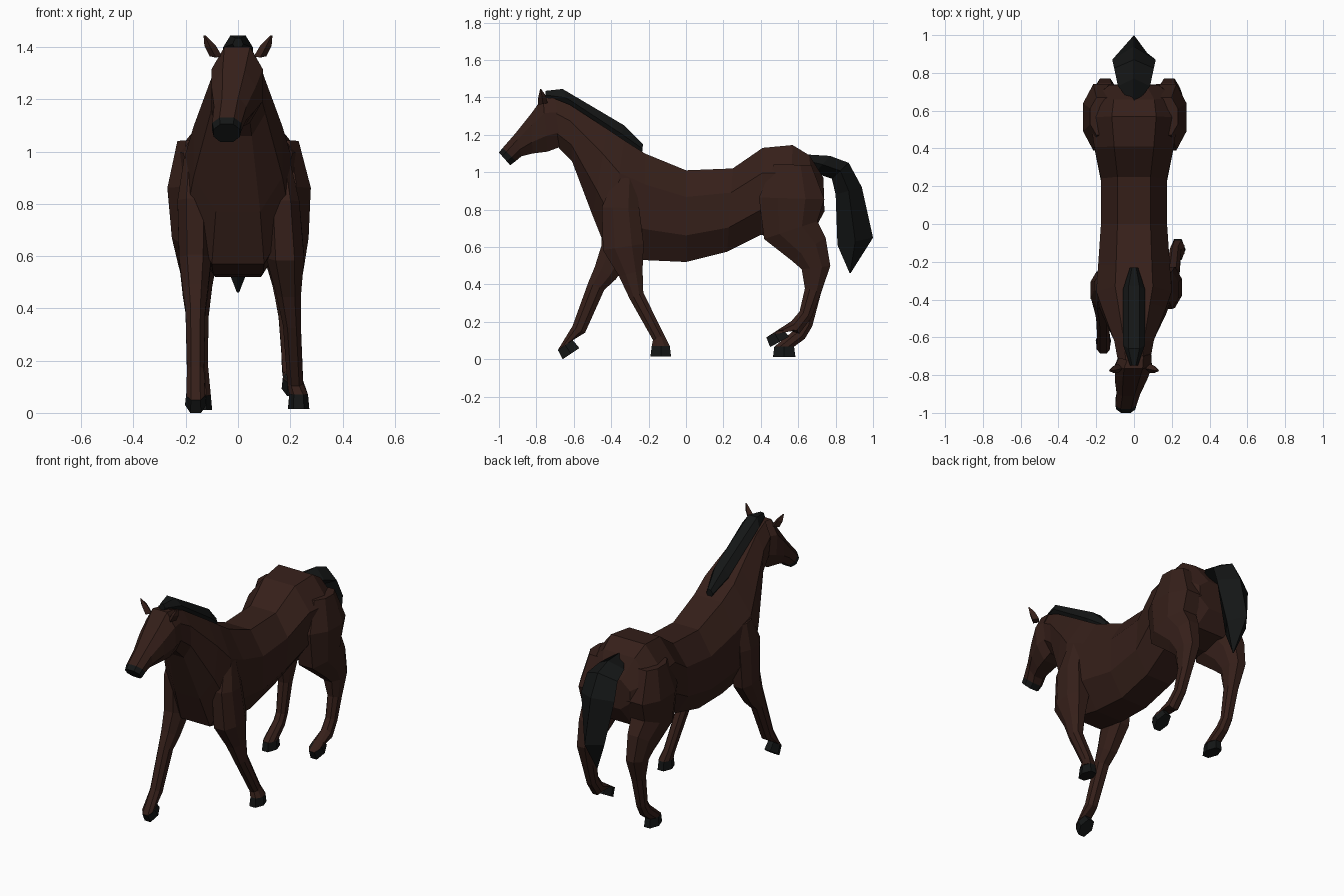
import bpy, bmesh
from mathutils import Vector


def material(name, rgb):
    m = bpy.data.materials.new(name)
    m.diffuse_color = (*rgb, 1)
    return m


COAT = material("bay_coat", (0.036, 0.014, 0.010))
DARK = material("black_hair", (0.007, 0.008, 0.008))


def outline(u, v):
    """Symmetric cross-section with cut corners; zero merges a corner pair."""
    quarter = [(u, 1), (1, v)]
    right = quarter + [(x, -y) for x, y in reversed(quarter)]
    return list(dict.fromkeys(right + [(-x, y) for x, y in reversed(right)]))


OCTAGON, HEXAGON, DIAMOND = outline(0.5, 0.42), outline(0.5, 0), outline(0, 0)


def loft(name, sections, mat, shape=OCTAGON, x0=0.0, x1=None):
    """Skin cross-sections (y1, z1, y2, z2, half_width); centre x runs x0 to x1."""
    x1 = x0 if x1 is None else x1
    bm = bmesh.new()
    rings = []
    for k, (y1, z1, y2, z2, hw) in enumerate(sections):
        cx = x0 + (x1 - x0) * k / (len(sections) - 1)
        mid, arm = Vector((y1 + y2, z1 + z2)) / 2, Vector((y1 - y2, z1 - z2)) / 2
        rings.append([bm.verts.new((cx + u * hw, *(mid + v * arm))) for u, v in shape])
    n = len(shape)
    for a, b in zip(rings, rings[1:]):
        for i in range(n):
            j = (i + 1) % n
            bm.faces.new((a[i], a[j], b[j], b[i]))
    bm.faces.new(rings[0])
    bm.faces.new(rings[-1][::-1])
    bmesh.ops.recalc_face_normals(bm, faces=bm.faces[:])
    mesh = bpy.data.meshes.new(name)
    bm.to_mesh(mesh)
    bm.free()
    mesh.materials.append(mat)
    bpy.context.collection.objects.link(bpy.data.objects.new(name, mesh))


def leg(name, path, toe, heel, x0, x1):
    """Leg along path points (y, z, radius), ending in a hoof on a toe-heel sole."""
    toe, heel = Vector(toe), Vector(heel)
    sole = heel - toe
    up = Vector((-sole.y, sole.x)).normalized() * 0.055
    crown = (*(toe + up + sole * 0.06), *(heel + up - sole * 0.06), 0.036)
    pts = [Vector(p[:2]) for p in path] + [(toe + heel) / 2 + up]
    rings = []
    for i, (y, z, r) in enumerate(path):
        t = (pts[i + 1] - pts[max(i - 1, 0)]).normalized()
        front = Vector((t.y, -t.x)) * r
        rings.append((*(pts[i] + front), *(pts[i] - front), 0.55 * r + 0.012))
    loft(name + "_leg", rings + [crown], COAT, OCTAGON, x0, x1)
    loft(name + "_hoof", [crown, (*toe, *heel, 0.041)], DARK, HEXAGON, x1)


# Trunk and neck, rump to poll
loft("body_and_neck", [
    (0.735, 0.97, 0.74, 0.79, 0.13),
    (0.66, 1.09, 0.68, 0.68, 0.215),
    (0.57, 1.145, 0.55, 0.64, 0.235),
    (0.41, 1.13, 0.40, 0.665, 0.21),
    (0.25, 1.02, 0.22, 0.575, 0.175),
    (0.0, 1.01, 0.0, 0.52, 0.175),
    (-0.22, 1.10, -0.22, 0.53, 0.19),
    (-0.33, 1.17, -0.42, 0.57, 0.20),
    (-0.42, 1.23, -0.50, 0.77, 0.17),
    (-0.62, 1.36, -0.61, 1.06, 0.105),
    (-0.72, 1.40, -0.68, 1.13, 0.088)], COAT)

# Head, turned slightly to one side
NOSE = (-0.98, 1.13, -0.91, 1.06, 0.056)
loft("head", [
    (-0.70, 1.395, -0.66, 1.14, 0.08),
    (-0.765, 1.40, -0.74, 1.11, 0.098),
    (-0.83, 1.31, -0.82, 1.10, 0.085),
    (-0.91, 1.21, -0.88, 1.085, 0.062), NOSE], COAT, x0=0.01, x1=-0.043)
loft("muzzle", [NOSE, (-1, 1.105, -0.94, 1.037, 0.05)], DARK, x0=-0.043)

# Ears
for side, s in (("left", -1), ("right", 1)):
    loft(side + "_ear", [
        (-0.79, 1.36, -0.74, 1.37, 0.024),
        (-0.79, 1.40, -0.75, 1.41, 0.022),
        (-0.78, 1.445, -0.775, 1.445, 0.004)], COAT, DIAMOND, s * 0.085, s * 0.128)

# Mane and tail
loft("mane", [
    (-0.75, 1.435, -0.75, 1.39, 0.02),
    (-0.66, 1.445, -0.62, 1.35, 0.058),
    (-0.33, 1.25, -0.36, 1.16, 0.058),
    (-0.23, 1.15, -0.235, 1.10, 0.022)], DARK, HEXAGON)
loft("tail", [
    (0.64, 1.095, 0.64, 1.03, 0.015),
    (0.77, 1.087, 0.69, 0.995, 0.085),
    (0.87, 1.05, 0.78, 0.965, 0.105),
    (0.94, 0.92, 0.80, 0.88, 0.115),
    (1.0, 0.65, 0.81, 0.61, 0.07),
    (0.88, 0.46, 0.875, 0.46, 0.004)], DARK, DIAMOND)

# Front legs: right one back, left one reaching forward
shoulder = [(-0.325, 0.97, 0.055), (-0.35, 0.81, 0.10)]
leg("front_right", shoulder + [
    (-0.335, 0.60, 0.11), (-0.295, 0.46, 0.065), (-0.265, 0.34, 0.04),
    (-0.147, 0.117, 0.033)], (-0.19, 0.015), (-0.08, 0.015), 0.155, 0.232)
leg("front_left", shoulder + [
    (-0.365, 0.585, 0.09), (-0.432, 0.46, 0.065), (-0.48, 0.39, 0.047),
    (-0.573, 0.16, 0.038)], (-0.66, 0.0), (-0.57, 0.06), -0.165, -0.162)

# Hind legs: right one lifted, left one planted
haunch = [(0.57, 1.04, 0.10), (0.565, 0.86, 0.175), (0.56, 0.69, 0.15),
          (0.655, 0.59, 0.11), (0.695, 0.49, 0.077), (0.68, 0.37, 0.045)]
leg("hind_right", haunch + [(0.64, 0.24, 0.036), (0.585, 0.17, 0.04)],
    (0.45, 0.065), (0.55, 0.12), 0.165, 0.208)
leg("hind_left", haunch + [(0.642, 0.185, 0.034), (0.61, 0.135, 0.036)],
    (0.465, 0.012), (0.585, 0.012), -0.165, -0.14)
